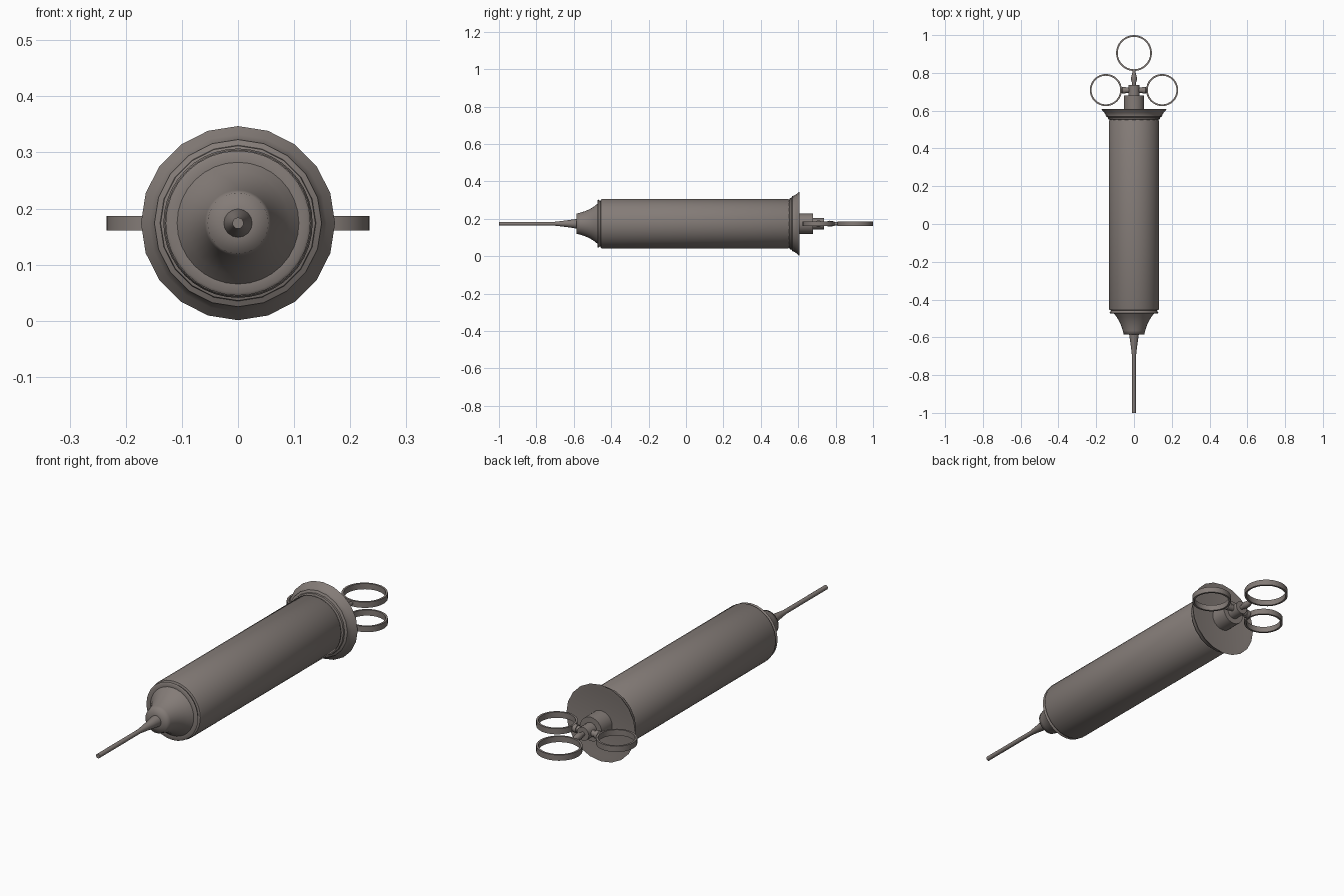
import bpy, bmesh, math
from mathutils import Matrix

if "Cube" in bpy.data.objects:
    bpy.data.objects.remove(bpy.data.objects["Cube"])

Z = 0.174  # height of the long axis

# Warm dark grey metal
metal = bpy.data.materials.new("warm_grey_metal")
metal.diffuse_color = (0.23, 0.20, 0.185, 1)
metal.use_nodes = True
metal.node_tree.nodes["Principled BSDF"].inputs["Base Color"].default_value = metal.diffuse_color


def finish(bm, name, matrix, angle):
    bmesh.ops.remove_doubles(bm, verts=bm.verts, dist=1e-5)
    bmesh.ops.recalc_face_normals(bm, faces=bm.faces)
    bm.transform(matrix)
    me = bpy.data.meshes.new(name)
    bm.to_mesh(me)
    bm.free()
    me.materials.append(metal)
    ob = bpy.data.objects.new(name, me)
    bpy.context.collection.objects.link(ob)
    bpy.ops.object.select_all(action='DESELECT')
    ob.select_set(True)
    bpy.context.view_layer.objects.active = ob
    bpy.ops.object.shade_smooth_by_angle(angle=math.radians(angle))
    return ob


def lathe(name, profile, sides=20, matrix=Matrix.Translation((0, 0, Z)),
          closed=False, angle=35):
    """Spin (radius, y) points about the y axis."""
    bm = bmesh.new()
    rows = [[bm.verts.new((r * math.sin(2 * math.pi * i / sides), y,
                           r * math.cos(2 * math.pi * i / sides)))
             for i in range(sides)] for r, y in profile]
    pairs = list(zip(rows, rows[1:]))
    if closed:
        pairs.append((rows[-1], rows[0]))
    else:
        bm.faces.new(rows[0])
        bm.faces.new(rows[-1])
    for a, b in pairs:
        for i in range(sides):
            j = (i + 1) % sides
            bm.faces.new((a[i], a[j], b[j], b[i]))
    return finish(bm, name, matrix, angle)


def ring(name, x, y, radius):
    """Flat band standing around the vertical axis."""
    h, t = 0.013, 0.009
    m = Matrix.Translation((x, y, Z)) @ Matrix.Rotation(math.pi / 2, 4, 'X')
    return lathe(name, [(radius, -h), (radius, h), (radius - t, h), (radius - t, -h)],
                 32, m, closed=True)


# Barrel with rounded front shoulder
lathe("barrel", [(0.122, -0.458), (0.130, -0.455), (0.133, -0.448),
                 (0.133, 0.545), (0.128, 0.553)], 40)

# Front lip and concave nose, softly shaded into its tip
lathe("front_lip", [(0.120, -0.45), (0.121, -0.458), (0.129, -0.470),
                    (0.124, -0.474), (0.105, -0.471)], 32, angle=60)
lathe("nose", [(0.109, -0.471), (0.092, -0.492), (0.078, -0.515), (0.067, -0.540),
               (0.059, -0.565), (0.054, -0.585), (0.020, -0.586)], 32, angle=85)

# Needle
lathe("needle", [(0.026, -0.575), (0.025, -0.590), (0.019, -0.630), (0.014, -0.670),
                 (0.010, -0.705), (0.010, -1.0)], 16)

# Flared rear flange with stepped rim
lathe("rear_flange", [(0.125, 0.54), (0.130, 0.553), (0.138, 0.556), (0.139, 0.564),
                      (0.149, 0.569), (0.150, 0.578), (0.158, 0.590),
                      (0.173, 0.608), (0.170, 0.608), (0.150, 0.604)], 20)

# Plunger collar and guide
lathe("rear_collar", [(0.054, 0.60), (0.054, 0.68)], 24)
lathe("plunger_guide", [(0.030, 0.67), (0.030, 0.737)], 20)

# Plunger rod neck leading to the thumb ring
lathe("plunger_neck", [(0.010, 0.73), (0.010, 0.745), (0.016, 0.765), (0.014, 0.782),
                       (0.009, 0.800), (0.008, 0.816)], 12)
ring("thumb_ring", 0, 0.905, 0.095)

# Finger rings with stub rods on both sides
for side, s in (("left", -1), ("right", 1)):
    ring(side + "_finger_ring", s * 0.149, 0.709, 0.085)
    m = Matrix.Translation((0, 0.708, Z)) @ Matrix.Rotation(-s * math.pi / 2, 4, 'Z')
    lathe(side + "_ring_stub", [(0.014, 0.0), (0.014, 0.045), (0.018, 0.045),
                                (0.018, 0.062), (0.012, 0.068)], 12, m)
